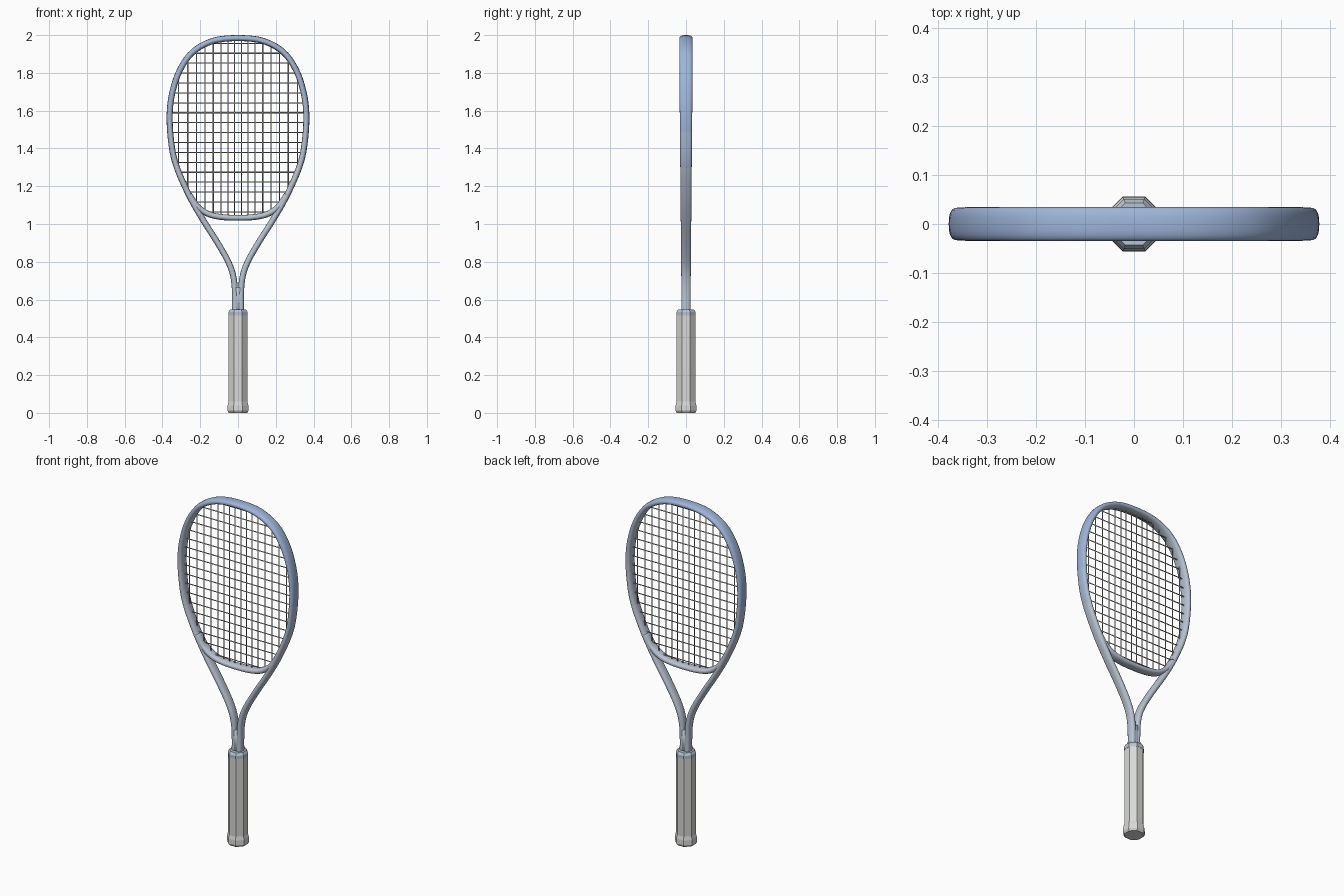
import bpy, bmesh, math
from mathutils import Vector

if "Cube" in bpy.data.objects:
    bpy.data.objects.remove(bpy.data.objects["Cube"], do_unlink=True)


def material(name, rgb):
    m = bpy.data.materials.new(name)
    m.use_nodes = True
    m.diffuse_color = (*rgb, 1)
    m.node_tree.nodes["Principled BSDF"].inputs["Base Color"].default_value = (*rgb, 1)
    return m


silver = material("silver_grey", (0.48, 0.55, 0.64))
pale_blue = material("pale_blue", (0.40, 0.50, 0.67))
blue = material("soft_blue", (0.34, 0.46, 0.70))
grip_white = material("grip_off_white", (0.69, 0.70, 0.68))
string_cream = material("string_light_grey", (0.60, 0.60, 0.57))


def finish(bm, name, mats, smooth):
    bmesh.ops.recalc_face_normals(bm, faces=bm.faces)
    for f in bm.faces:
        f.smooth = smooth
    me = bpy.data.meshes.new(name)
    bm.to_mesh(me)
    bm.free()
    for m in mats:
        me.materials.append(m)
    ob = bpy.data.objects.new(name, me)
    bpy.context.collection.objects.link(ob)


def spline(pts, steps=5):
    """Smooth path through the points."""
    p = [pts[0]] + pts + [pts[-1]]
    out = []
    for i in range(1, len(p) - 2):
        a, b, c, d = p[i - 1:i + 3]
        for s in range(steps):
            t = s / steps
            out.append(0.5 * (2 * b + (c - a) * t + (2 * a - 5 * b + 4 * c - d) * t ** 2
                              + (3 * b - a - 3 * c + d) * t ** 3))
    return out + [pts[-1]]


def mirrored(half):
    """Path across the racket from its +x half, ending on the middle line."""
    right = [Vector((x, 0, z)) for x, z in half]
    return right + [Vector((-v.x, 0, v.z)) for v in reversed(right[:-1])]


def sweep(bm, path, half_size, sides, power=1.0, rule=None):
    """Rounded section along a path; half_size(z) gives in-plane and depth radii."""
    rings = []
    for i, p in enumerate(path):
        t = (path[min(i + 1, len(path) - 1)] - path[max(i - 1, 0)]).normalized()
        side = Vector((t.z, 0, -t.x)).normalized()
        w, d = half_size(p.z)
        ring = []
        for k in range(sides):
            a = math.tau * k / sides
            c, s = math.cos(a), math.sin(a)
            c = math.copysign(abs(c) ** power, c)
            s = math.copysign(abs(s) ** power, s)
            ring.append(bm.verts.new(p + side * c * w + Vector((0, s * d, 0))))
        rings.append(ring)
    for r, q in zip(rings, rings[1:]):
        for k in range(sides):
            n = (k + 1) % sides
            f = bm.faces.new((r[k], r[n], q[n], q[k]))
            if rule:
                outward = math.cos(math.tau * (k + 0.5) / sides)
                f.material_index = rule(f.calc_center_median().z, outward)
    bm.faces.new(rings[0])
    bm.faces.new(rings[-1])


def frame_size(z):
    return 0.016, 0.024 + 0.011 * min(max((z - 0.6) / 1.2, 0), 1)


def frame_colour(z, outward):
    """Blue fades in towards the head's top, strongest on the outer side."""
    height = min(max((z - 1.15) / 0.55, 0), 1)
    score = height * min(max(outward + 0.5, 0), 1)
    return 2 if score > 0.6 else 1 if score > 0.25 else 0


# Frame: both throat arms and the head hoop in one sweep
frame_path = spline(mirrored([
    (0.016, 0.53), (0.017, 0.66), (0.029, 0.74), (0.054, 0.805), (0.09, 0.87),
    (0.133, 0.94), (0.178, 1.01), (0.237, 1.11), (0.282, 1.2), (0.324, 1.3),
    (0.349, 1.4), (0.362, 1.55), (0.351, 1.68), (0.31, 1.81), (0.238, 1.912),
    (0.13, 1.97), (0, 1.984)]))
bm = bmesh.new()
sweep(bm, frame_path, frame_size, 20, 0.8, frame_colour)
finish(bm, "frame", [silver, pale_blue, blue], True)

# Throat bridge closing the bottom of the head
bridge_path = spline(mirrored([
    (0.258, 1.155), (0.214, 1.092), (0.155, 1.052), (0.08, 1.036), (0, 1.033)]))
bridge_path.reverse()
bm = bmesh.new()
sweep(bm, bridge_path, lambda z: (0.0155, 0.028), 20, 0.8)
finish(bm, "throat_bridge", [silver], True)

# Shaft core filling the groove between the two arms
bm = bmesh.new()
sweep(bm, [Vector((0, 0, z)) for z in (0.5, 0.6, 0.665)],
      lambda z: (0.022, 0.0235), 16, 0.5)
finish(bm, "shaft", [silver], True)


def octagon_loft(name, profile, mat):
    """Eight-sided stack of rings from (flat half-width, z) pairs."""
    bm = bmesh.new()
    rings = []
    for r, z in profile:
        rad = r / math.cos(math.pi / 8)
        rings.append([bm.verts.new((rad * math.cos(math.tau * (k + 0.5) / 8),
                                    rad * math.sin(math.tau * (k + 0.5) / 8), z))
                      for k in range(8)])
    for a, b in zip(rings, rings[1:]):
        for k in range(8):
            n = (k + 1) % 8
            bm.faces.new((a[k], a[n], b[n], b[k]))
    bm.faces.new(rings[0])
    bm.faces.new(rings[-1])
    finish(bm, name, [mat], False)


# Grip with flared butt, and collar
octagon_loft("grip", [(0.049, 0), (0.056, 0.012), (0.055, 0.04), (0.05, 0.06), (0.05, 0.52)],
             grip_white)
octagon_loft("grip_collar", [(0.051, 0.515), (0.051, 0.533), (0.043, 0.547)], silver)

# String bed, ending on the head's centre line
hoop = [p for p in frame_path if p.z > 1.16] + bridge_path


def span(axis, other, value):
    """Lowest and highest crossing of the hoop by a straight line."""
    hits = []
    for a, b in zip(hoop, hoop[1:] + hoop[:1]):
        if (a[axis] - value) * (b[axis] - value) < 0:
            t = (value - a[axis]) / (b[axis] - a[axis])
            hits.append(a[other] + (b[other] - a[other]) * t)
    return min(hits), max(hits)


def string_set(name, places, axis, other):
    bm = bmesh.new()
    for place in places:
        ends = []
        for along in span(axis, other, place):
            v = Vector()
            v[axis], v[other] = place, along
            ends.append(v)
        sweep(bm, ends, lambda z: (0.0028, 0.0028), 8)
    finish(bm, name, [string_cream], True)


half_x = [0.018, 0.054, 0.091, 0.131, 0.174, 0.219, 0.266, 0.315]
string_set("main_strings", [s * x for x in half_x for s in (-1, 1)], 0, 2)
string_set("cross_strings", [1.064 + 0.0525 * j for j in range(18)], 2, 0)
